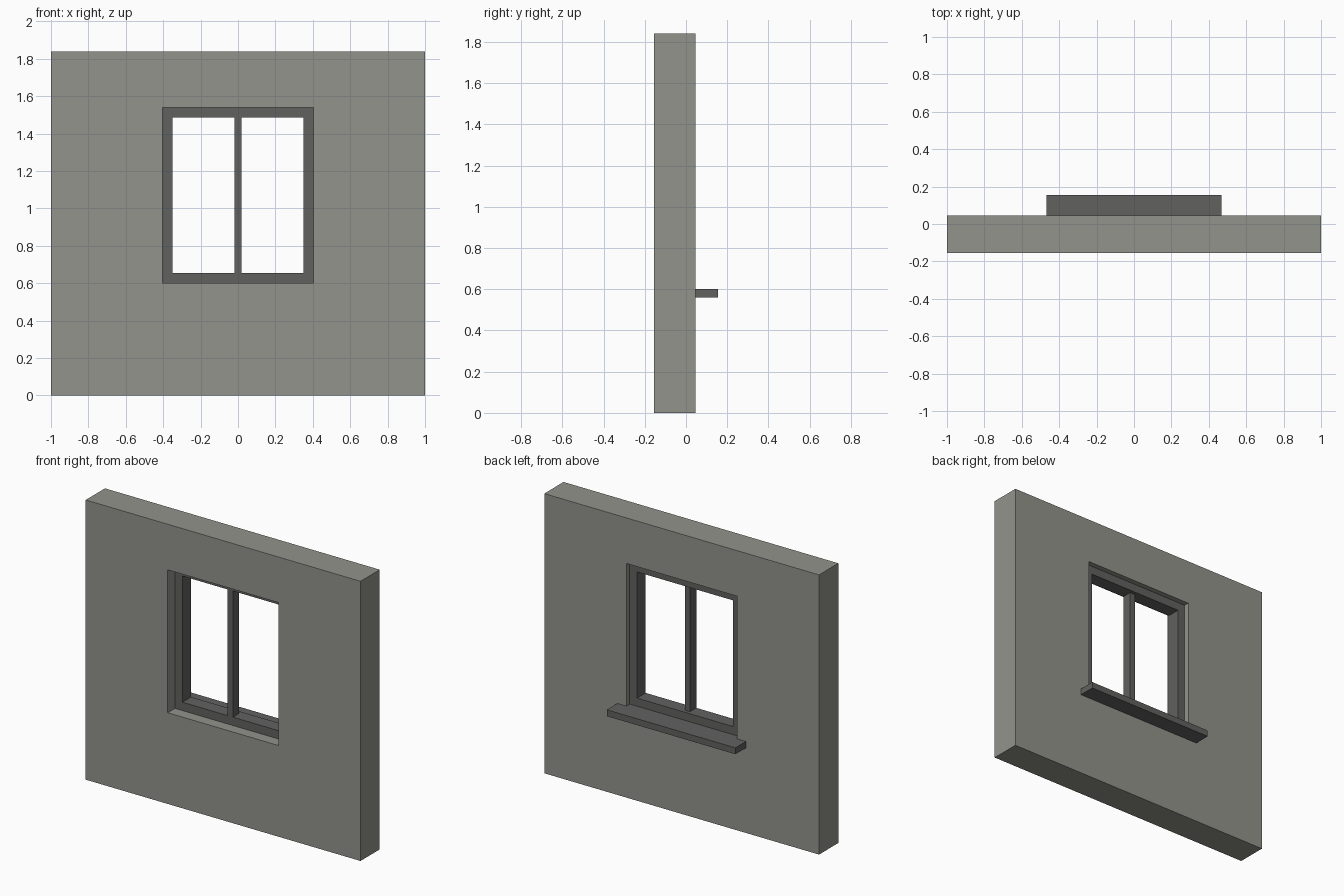
import bpy
import bmesh

cube = bpy.data.objects.get("Cube")
if cube:
    bpy.data.objects.remove(cube, do_unlink=True)


def make_material(name, color):
    mat = bpy.data.materials.new(name)
    mat.use_nodes = True
    mat.diffuse_color = color
    mat.node_tree.nodes["Principled BSDF"].inputs["Base Color"].default_value = color
    return mat


def finish(name, bm, mat):
    bmesh.ops.recalc_face_normals(bm, faces=bm.faces)
    mesh = bpy.data.meshes.new(name)
    bm.to_mesh(mesh)
    bm.free()
    mesh.materials.append(mat)
    obj = bpy.data.objects.new(name, mesh)
    bpy.context.collection.objects.link(obj)
    return obj


def rectangle(bm, half_width, bottom, top, y):
    corners = [(-half_width, bottom), (half_width, bottom),
               (half_width, top), (-half_width, top)]
    return [bm.verts.new((x, y, z)) for x, z in corners]


def box(name, half_width, front, back, bottom, top, mat):
    bm = bmesh.new()
    a = rectangle(bm, half_width, bottom, top, front)
    b = rectangle(bm, half_width, bottom, top, back)
    bm.faces.new(a)
    bm.faces.new(b)
    for i in range(4):
        j = (i + 1) % 4
        bm.faces.new((a[i], a[j], b[j], b[i]))
    return finish(name, bm, mat)


def pierced_slab(name, outer, inner, front, back, mat):
    """Rectangular slab with a rectangular hole; outer/inner = half width, bottom, top."""
    bm = bmesh.new()
    loops = [rectangle(bm, *outer, front), rectangle(bm, *inner, front),
             rectangle(bm, *inner, back), rectangle(bm, *outer, back)]
    for k in range(4):
        a, b = loops[k], loops[(k + 1) % 4]
        for i in range(4):
            j = (i + 1) % 4
            bm.faces.new((a[i], a[j], b[j], b[i]))
    return finish(name, bm, mat)


wall_grey = make_material("warm grey wall", (0.292, 0.292, 0.262, 1))
frame_grey = make_material("dark grey frame", (0.119, 0.122, 0.117, 1))

# Wall panel with the window opening
WALL_FRONT, WALL_BACK = -0.155, 0.045
opening = (0.403, 0.60, 1.54)
pierced_slab("wall", (1.0, 0, 1.84), opening, WALL_FRONT, WALL_BACK, wall_grey)

# Window frame set back in the opening
FRAME_FRONT, FRAME_BACK = -0.08, 0.01
glazing = (0.349, 0.655, 1.485)
pierced_slab("window_frame", opening, glazing, FRAME_FRONT, FRAME_BACK, frame_grey)

# Central upright, flush with the front of the frame
box("window_mullion", 0.019, FRAME_FRONT, -0.015, glazing[1], glazing[2], frame_grey)

# Sill running from the frame out past the back of the wall
box("window_sill", 0.468, FRAME_BACK, 0.155, 0.56, 0.602, frame_grey)
